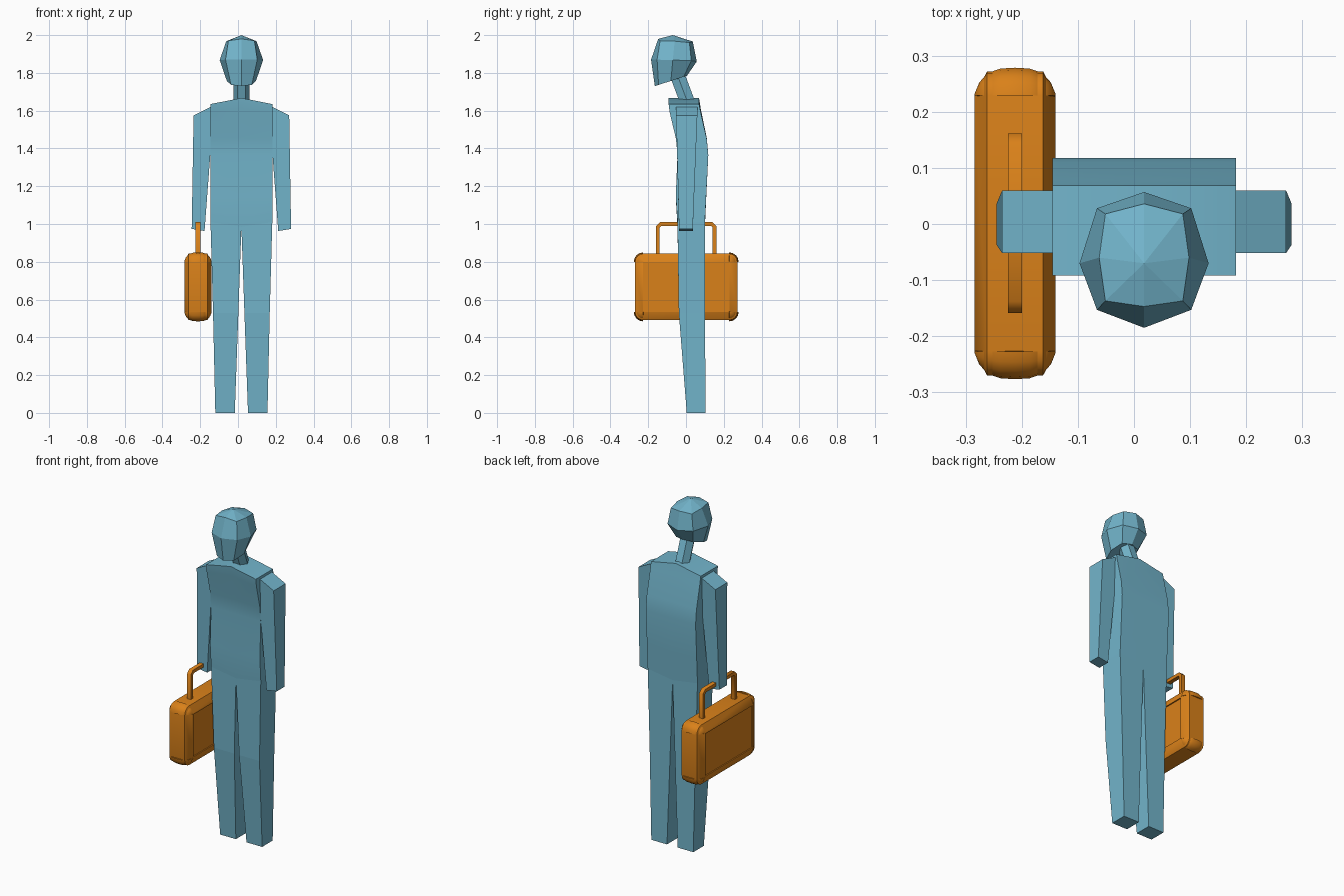
import bpy, bmesh
from math import sin, cos, pi, radians

if "Cube" in bpy.data.objects:
    bpy.data.objects.remove(bpy.data.objects["Cube"])

CX = 0.018  # centre line of the figure


def material(name, rgb):
    m = bpy.data.materials.new(name)
    m.diffuse_color = (*rgb, 1)
    m.use_nodes = True
    m.node_tree.nodes["Principled BSDF"].inputs["Base Color"].default_value = m.diffuse_color
    return m


BLUE = material("blue", (0.17, 0.46, 0.60))
ORANGE = material("orange", (0.70, 0.22, 0.01))


def loft(name, rings, mat, loc=(0, 0, 0), mirror=False, smooth=None, edit=None):
    """Skin closed rings of points; mirrored parts lose their wall at x = 0."""
    bm = bmesh.new()
    vs = [[bm.verts.new(p) for p in r] for r in rings]
    n = len(rings[0])
    for a, b in zip(vs, vs[1:]):
        for i in range(n):
            j = (i + 1) % n
            bm.faces.new((a[i], a[j], b[j], b[i]))
    bm.faces.new(vs[0])
    bm.faces.new(vs[-1])
    bmesh.ops.remove_doubles(bm, verts=bm.verts, dist=1e-4)
    bmesh.ops.recalc_face_normals(bm, faces=bm.faces)
    if mirror:
        wall = [f for f in bm.faces if all(abs(v.co.x) < 1e-5 for v in f.verts)]
        bmesh.ops.delete(bm, geom=wall, context='FACES')
    if edit:
        edit(bm)
    me = bpy.data.meshes.new(name)
    bm.to_mesh(me)
    bm.free()
    if smooth:
        me.shade_smooth()
        me.set_sharp_from_angle(angle=radians(smooth))
    me.materials.append(mat)
    ob = bpy.data.objects.new(name, me)
    ob.location = loc
    bpy.context.collection.objects.link(ob)
    if mirror:
        ob.modifiers.new("Mirror", 'MIRROR')
    return ob


# Torso: half rings of side z, centre z, front y, back y
def torso_ring(zs, zc, f, b):
    w = 0.1635
    return [(0, f, zc), (w, f, zs), (w, b, zs), (0, b, zc)]


torso = [torso_ring(*r) for r in (
    (1.01, 0.985, -0.045, 0.10), (1.15, 1.14, -0.054, 0.107),
    (1.365, 1.365, -0.045, 0.118), (1.45, 1.455, -0.053, 0.11),
    (1.59, 1.61, -0.086, 0.078), (1.635, 1.667, -0.092, 0.069))]
loft("torso", torso, BLUE, (CX, 0, 0), True, 30)


# Limbs: four-cornered rings of inner x, inner z, outer x, outer z, front y, back y
def limb(name, rows):
    rings = [[(xi, f, zi), (xo, f, zo), (xo, b, zo), (xi, b, zi)]
             for xi, zi, xo, zo, f, b in rows]
    loft(name, rings, BLUE, (CX, 0, 0), True)


limb("arms", [(0.195, 0.963, 0.263, 0.974, -0.037, 0.036),
              (0.145, 1.629, 0.253, 1.575, -0.052, 0.06)])
limb("legs", [(0.035, 0, 0.138, 0, 0.004, 0.103),
              (0.016, 0.53, 0.150, 0.53, -0.038, 0.101),
              (0, 0.985, 0.1635, 1.01, -0.045, 0.10)])


# Neck: leaning six-sided column
def neck_ring(y, z):
    return [(0.043 * cos(k * pi / 3), y + 0.048 * sin(k * pi / 3), z) for k in range(6)]


loft("neck", [neck_ring(0.01, 1.64), neck_ring(-0.05, 1.80)], BLUE, (CX, 0, 0))

# Head: eight-sided, from the jaw line up to the crown point
jaw = [(0, -0.165, 1.73), (0.055, -0.145, 1.737), (0.077, -0.08, 1.757),
       (0.055, -0.012, 1.78), (0, 0.005, 1.785)]
temple = [(0, -0.185, 1.87), (0.084, -0.153, 1.87), (0.115, -0.07, 1.868),
          (0.084, 0.028, 1.865), (0, 0.057, 1.86)]
crown = [(0, -0.147, 1.98), (0.069, -0.137, 1.97), (0.08, -0.06, 1.968),
         (0.069, 0.018, 1.96), (0, 0.036, 1.966)]
loft("head", [jaw, temple, crown, [(0, -0.07, 2.0)] * 5], BLUE, (CX, 0, 0), True)

# Briefcase: inner rectangle grown outwards by a radius at each depth
HY, HZ = 0.228, 0.133
CASE = (-0.212, 0.001, 0.667)
CORNERS = [(1, 1, 0), (-1, 1, 1), (-1, -1, 2), (1, -1, 3)]


def corner_arc(x, r, sy, sz, quarter, n=4):
    return [(x, sy * HY + r * cos((quarter + k / n) * pi / 2),
             sz * HZ + r * sin((quarter + k / n) * pi / 2)) for k in range(n + 1)]


def case_ring(x, r):
    return [p for c in CORNERS for p in corner_arc(x, r, *c)]


def sink_panels(bm):
    sides = [f for f in bm.faces if abs(f.calc_center_median().x) > 0.0715]
    bmesh.ops.inset_individual(bm, faces=sides, thickness=0.010)
    bmesh.ops.inset_individual(bm, faces=sides, thickness=0.001, depth=-0.006)


loft("case_body", [case_ring(x, r) for x, r in
                   ((-0.072, 0), (-0.05, 0.043), (0.05, 0.043), (0.072, 0))],
     ORANGE, CASE, smooth=25, edit=sink_panels)

# Rounded guards on the four case corners
GUARD = ((-0.0725, 0.002), (-0.064, 0.023), (-0.049, 0.040), (-0.026, 0.048), (0, 0.0495),
         (0.026, 0.048), (0.049, 0.040), (0.064, 0.023), (0.0725, 0.002))
for sy, sz, q in CORNERS:
    rings = [[(x, sy * (HY - 0.002), sz * (HZ - 0.002))] + corner_arc(x, r, sy, sz, q)
             for x, r in GUARD]
    loft("case_corner", rings, ORANGE, CASE, smooth=40)

# Handle: square bar following a bracket path (y, z, outward direction)
path = [(-0.15, 0.83, -1, 0), (-0.15, 0.985, -1, 0.4), (-0.135, 1.0, -0.4, 1),
        (0.135, 1.0, 0.4, 1), (0.15, 0.985, 1, 0.4), (0.15, 0.83, 1, 0)]
t = 0.010
bar = [[(-0.0125, y - t * dy, z - t * dz), (0.0125, y - t * dy, z - t * dz),
        (0.0125, y + t * dy, z + t * dz), (-0.0125, y + t * dy, z + t * dz)]
       for y, z, dy, dz in path]
loft("case_handle", bar, ORANGE, (CASE[0], CASE[1], 0), smooth=50)
